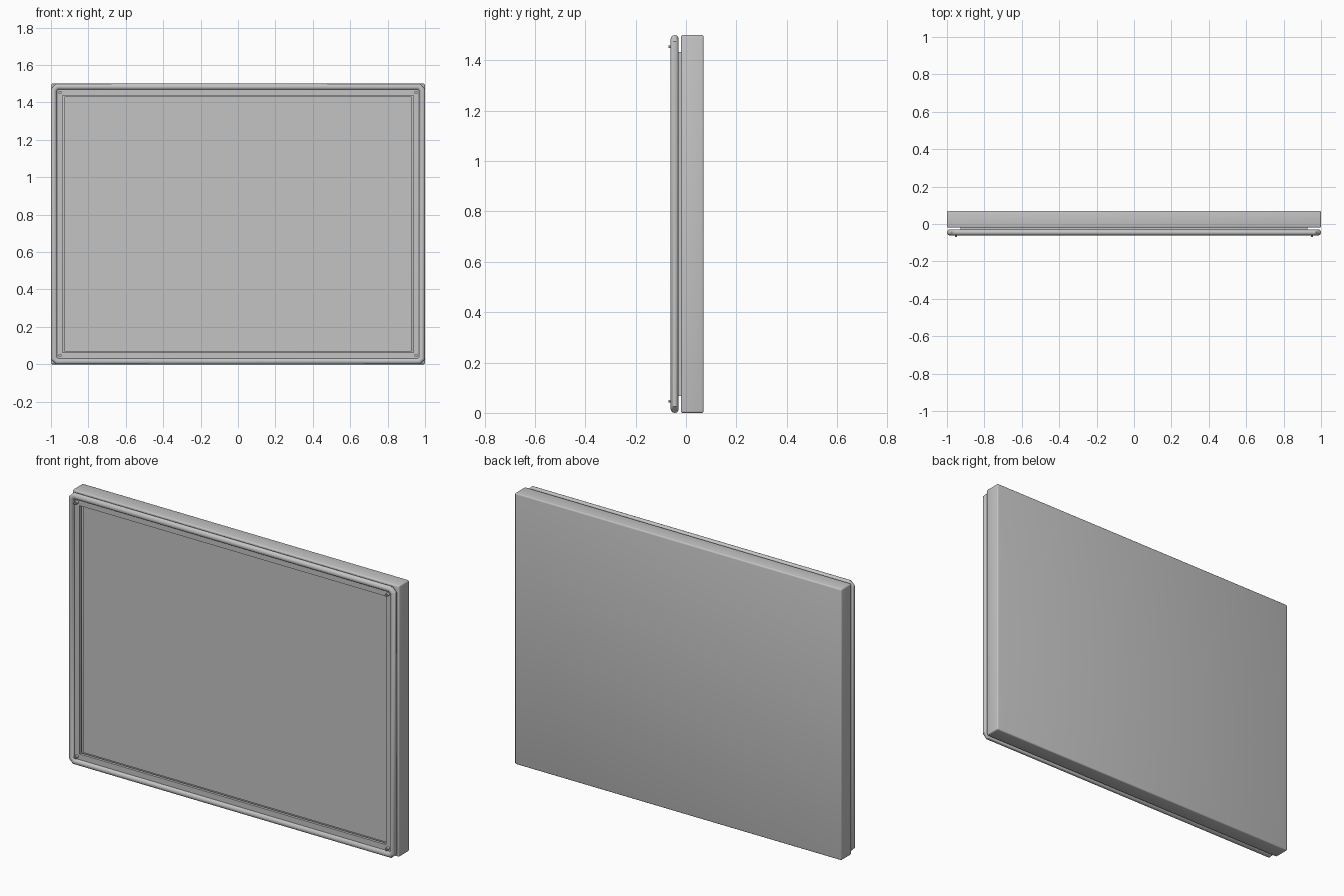
import bpy, bmesh, math
from mathutils import Vector

if "Cube" in bpy.data.objects:
    bpy.data.objects.remove(bpy.data.objects["Cube"])

W, H = 1.0, 0.75          # half width, half height
CZ = 0.75                 # centre height

grey = bpy.data.materials.new("light grey")
grey.diffuse_color = (0.55, 0.55, 0.55, 1)
grey.use_nodes = True
grey.node_tree.nodes["Principled BSDF"].inputs["Base Color"].default_value = grey.diffuse_color


def finish(name, bm, smooth=True):
    bmesh.ops.recalc_face_normals(bm, faces=bm.faces)
    mesh = bpy.data.meshes.new(name)
    bm.to_mesh(mesh)
    bm.free()
    ob = bpy.data.objects.new(name, mesh)
    bpy.context.collection.objects.link(ob)
    mesh.materials.append(grey)
    if smooth:
        bpy.context.view_layer.objects.active = ob
        ob.select_set(True)
        bpy.ops.object.shade_smooth_by_angle(angle=math.radians(35))
        ob.select_set(False)
    return ob


def box(name, hx, hz, y0, y1, bevel=0.0):
    bm = bmesh.new()
    bmesh.ops.create_cube(bm, size=1)
    for v in bm.verts:
        v.co = Vector((v.co.x * 2 * hx, (y0 + y1) / 2 + v.co.y * (y1 - y0), CZ + v.co.z * 2 * hz))
    if bevel:
        bmesh.ops.bevel(bm, geom=bm.edges[:], offset=bevel, segments=3, profile=0.5, affect='EDGES')
    return finish(name, bm)


def sweep(name, path, section):
    """Mitred closed sweep; section points are (outward offset, y)."""
    bm = bmesh.new()
    n, rings = len(path), []
    for i in range(n):
        p = Vector(path[i])
        d0 = (p - Vector(path[i - 1])).normalized()
        d1 = (Vector(path[(i + 1) % n]) - p).normalized()
        n0, n1 = Vector((d0.y, -d0.x)), Vector((d1.y, -d1.x))
        m = (n0 + n1) / (1 + n0.dot(n1))
        rings.append([bm.verts.new((p.x + m.x * o, y, CZ + p.y + m.y * o)) for o, y in section])
    k = len(section)
    for i in range(n):
        a, b = rings[i], rings[(i + 1) % n]
        for j in range(k):
            bm.faces.new((a[j], a[(j + 1) % k], b[(j + 1) % k], b[j]))
    return finish(name, bm)


def rect(inset, c=0.0):
    """Counter-clockwise rectangle, optionally with cut corners."""
    x, z = W - inset, H - inset
    if not c:
        return [(-x, -z), (x, -z), (x, z), (-x, z)]
    return [(-x + c, -z), (x - c, -z), (x, -z + c), (x, z - c),
            (x - c, z), (-x + c, z), (-x, z - c), (-x, -z + c)]


# Main slab with softened edges
box("back_slab", W, H, -0.02, 0.07, 0.007)

# Recessed panel between slab and frame
box("inner_panel", 0.928, 0.682, -0.03, -0.018)

# Round tube frame with cut corners
r = 0.016
tube = [(r * math.cos(t * math.tau / 20), -0.045 + r * math.sin(t * math.tau / 20)) for t in range(20)]
sweep("tube_frame", rect(r, 0.0165), tube)

# Flat strip inside the tube
sweep("flat_frame", rect(0.025), [(0.0, -0.046), (0.0, -0.031), (-0.038, -0.031), (-0.038, -0.046)])

# Corner pins: wide collar and narrow tip
for sx in (-1, 1):
    for sz in (-1, 1):
        bm = bmesh.new()
        profile = [(0.009, -0.04), (0.009, -0.062), (0.005, -0.062), (0.005, -0.07)]
        rings = []
        for rad, y in profile:
            rings.append([bm.verts.new((sx * 0.952 + rad * math.cos(t * math.tau / 16), y,
                                        CZ + sz * 0.703 + rad * math.sin(t * math.tau / 16)))
                          for t in range(16)])
        for a, b in zip(rings, rings[1:]):
            for j in range(16):
                bm.faces.new((a[j], a[(j + 1) % 16], b[(j + 1) % 16], b[j]))
        bm.faces.new(rings[0])
        bm.faces.new(rings[-1])
        finish("corner_pin", bm)
